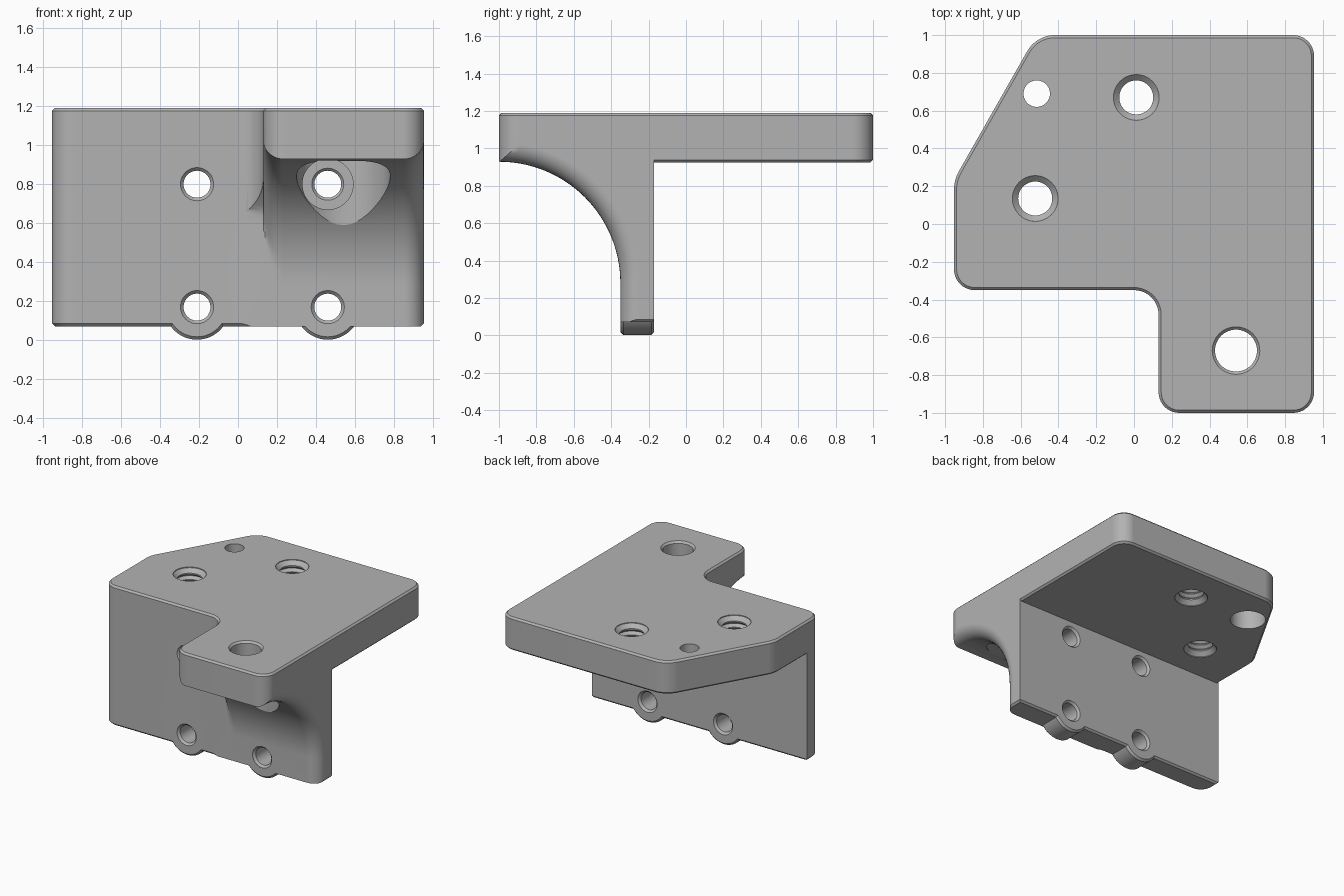
import bpy, bmesh
from math import sin, cos, tan, pi, sqrt
from mathutils import Vector

cube = bpy.data.objects.get("Cube")
if cube:
    bpy.data.objects.remove(cube)

grey = bpy.data.materials.new("machined_grey")
grey.use_nodes = True
COLOUR = (0.45, 0.45, 0.45, 1)
grey.diffuse_color = COLOUR
grey.node_tree.nodes["Principled BSDF"].inputs["Base Color"].default_value = COLOUR


def loft(name, rings):
    """Closed solid through rings with equal point counts."""
    bm = bmesh.new()
    loops = [[bm.verts.new(p) for p in ring] for ring in rings]
    n = len(loops[0])
    for a, b in zip(loops, loops[1:]):
        for i in range(n):
            j = (i + 1) % n
            bm.faces.new((a[i], a[j], b[j], b[i]))
    bm.faces.new(loops[0][::-1])
    bm.faces.new(loops[-1])
    bmesh.ops.recalc_face_normals(bm, faces=bm.faces)
    mesh = bpy.data.meshes.new(name)
    bm.to_mesh(mesh)
    bm.free()
    mesh.materials.append(grey)
    obj = bpy.data.objects.new(name, mesh)
    bpy.context.collection.objects.link(obj)
    return obj


def outline(corners, inset=0, steps=10):
    """Rounded polygon from (x, y, radius) corners, counter-clockwise."""
    pts = []
    count = len(corners)
    for i, (x, y, r) in enumerate(corners):
        p = Vector((x, y))
        din = (p - Vector(corners[i - 1][:2])).normalized()
        dout = (Vector(corners[(i + 1) % count][:2]) - p).normalized()
        nin, nout = Vector((-din.y, din.x)), Vector((-dout.y, dout.x))
        turn = -din.angle_signed(dout)
        side = 1 if turn > 0 else -1
        if r == 0:
            pts.append(p + (nin + nout) * inset)
            continue
        start = p - din * r * tan(abs(turn) / 2)
        centre = start + nin * side * r
        for k in range(steps + 1):
            a = turn * k / steps
            n = Vector((nin.x * cos(a) - nin.y * sin(a), nin.x * sin(a) + nin.y * cos(a)))
            pts.append(centre - n * (side * r - inset))
    return pts


def prism(name, corners, levels):
    """Stack of (z, inset) levels of one outline."""
    return loft(name, [[(p.x, p.y, z) for p in outline(corners, i)] for z, i in levels])


def turned(name, profile, x, other, axis="z", sides=48):
    """Turned solid from (radius, position along axis) pairs."""
    rings = []
    for r, h in profile:
        ring = [(r * cos(2 * pi * k / sides), r * sin(2 * pi * k / sides)) for k in range(sides)]
        rings.append([(x + a, other + b, h) if axis == "z" else (x + a, h, other + b)
                      for a, b in ring])
    return loft(name, rings)


def combine(target, tool, operation):
    mod = target.modifiers.new(operation.lower(), "BOOLEAN")
    mod.operation, mod.object, mod.solver = operation, tool, "EXACT"
    bpy.context.view_layer.objects.active = target
    bpy.ops.object.modifier_apply(modifier=mod.name)
    bpy.data.objects.remove(tool)


W, FRONT, BACK, LOW, TOP = 0.953, -0.35, -0.17, 0.925, 1.19
BASE, CH = 0.072, 0.014

# Top plate and the wall with its gusset block
front_corners = [(-W, FRONT, 0.11), (0.13, FRONT, 0.13), (0.13, -1, 0.11), (W, -1, 0.11)]
plate_corners = front_corners + [(W, 1, 0.11), (-0.517, 1, 0.17), (-W, 0.234, 0.2)]
wall_corners = front_corners + [(W, BACK, 0), (-W, BACK, 0)]
bracket = prism("bracket", plate_corners, [(LOW, CH), (LOW + CH, 0), (TOP - CH, 0), (TOP, CH)])
wall = prism("wall", wall_corners, [(BASE, CH), (BASE + CH, 0), (1.1, 0)])
combine(bracket, wall, "UNION")

# Concave sweep under the tongue, with rounded side edges
R, ROUND, AXIS_Z = 0.649, 0.1, 0.28
edge = [ROUND * (1 - cos(k * pi / 16)) for k in range(9)]
stations = [(-0.05, ROUND)]
for k in range(9):
    a = k * pi / 16
    stations.append((0.13 + ROUND * (1 - cos(a)), ROUND * (1 - sin(a))))
stations += [(W + 0.13 - x, rise) for x, rise in stations[:0:-1]] + [(1.1, ROUND)]
rings = []
for x, rise in stations:
    r = R + rise
    path = [(-1.3, -0.2), (-1 + r, -0.2)]
    path += [(-1 + r * cos(k * pi / 64), AXIS_Z + r * sin(k * pi / 64)) for k in range(33)]
    path.append((-1.3, AXIS_Z + r))
    rings.append([(x, min(y, -1 + R) if x < 0.5 else y, z) for y, z in path])
combine(bracket, loft("sweep_cutter", rings), "DIFFERENCE")

# Bosses below the lower wall holes
for x in (-0.21, 0.46):
    boss = turned("boss", [(0.152, FRONT), (0.167, FRONT + 0.015),
                           (0.167, BACK - 0.015), (0.152, BACK)], x, 0.17, "y")
    combine(bracket, boss, "UNION")

# Clearance for the tongue screw and the upper wall screw
cuts = [turned("spot_face", [(0.24, 0.3), (0.24, 0.92)], 0.54, -0.67),
        turned("screw_clearance", [(0.13, -0.9), (0.13, FRONT + 0.003)], 0.46, 0.8, "y")]

# Wall holes with chamfered mouths
for x in (-0.21, 0.46):
    for z in (0.17, 0.8):
        cuts.append(turned("wall_hole", [(0.085, -0.45), (0.085, FRONT), (0.069, FRONT + 0.016),
                                         (0.069, BACK - 0.016), (0.085, BACK), (0.085, 0)],
                           x, z, "y"))

# Threaded plate holes
for x, y in ((0.012, 0.67), (-0.523, 0.135)):
    profile = [(0.121, 0.85), (0.121, LOW + 0.005), (0.09, LOW + 0.036)]
    for k in range(4):
        z = LOW + 0.045 + k * 0.045
        profile += [(0.09, z), (0.112, z + 0.02), (0.09, z + 0.04)]
    profile += [(0.09, TOP - 0.035), (0.121, TOP - 0.006), (0.121, 1.3)]
    cuts.append(turned("threaded_hole", profile, x, y))

# Plain tongue hole and the stepped corner hole
cuts.append(turned("tongue_hole", [(0.111, 0.8), (0.111, TOP - 0.015), (0.126, TOP), (0.126, 1.3)],
                   0.54, -0.67))
cuts.append(turned("corner_hole", [(0.13, 0.85), (0.13, 1.08), (0.07, 1.08), (0.07, 1.3)],
                   -0.515, 0.69))
for cut in cuts:
    combine(bracket, cut, "DIFFERENCE")

# Smooth curved faces, crisp edges
bpy.ops.object.select_all(action="DESELECT")
bracket.select_set(True)
bpy.context.view_layer.objects.active = bracket
bpy.ops.object.shade_smooth_by_angle(angle=0.5)
weighted = bracket.modifiers.new("weighted_normals", "WEIGHTED_NORMAL")
weighted.keep_sharp = True
